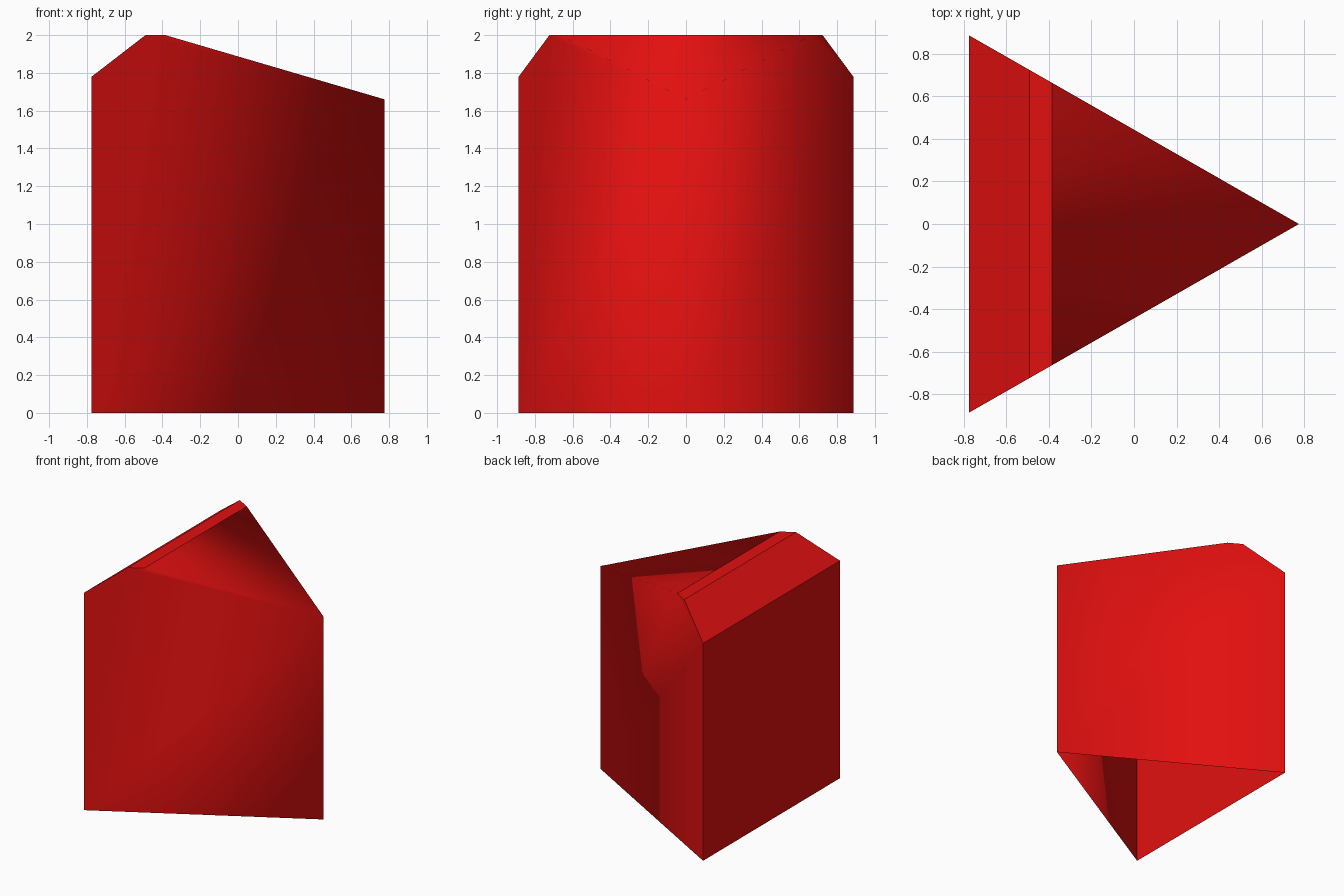
import bpy
import bmesh

cube = bpy.data.objects.get("Cube")
if cube:
    bpy.data.objects.remove(cube, do_unlink=True)

# One red for the whole shell
RED = (0.76, 0.005, 0.005, 1.0)
red = bpy.data.materials.new("red")
red.use_nodes = True
red.diffuse_color = RED
red.node_tree.nodes["Principled BSDF"].inputs["Base Color"].default_value = RED

TIP, HALF = 0.775, 0.886            # tip position and half width of the wide wall


def edge_point(x, z, side):
    """Point on one slanted side of the triangular plan."""
    return (x, side * HALF * (TIP - x) / (2 * TIP), z)


def make_part(name, faces, smooth):
    bm = bmesh.new()
    for points in faces:
        face = bm.faces.new([bm.verts.new(p) for p in points])
        face.smooth = smooth
    bmesh.ops.remove_doubles(bm, verts=bm.verts[:], dist=0.0001)
    mesh = bpy.data.meshes.new(name)
    bm.to_mesh(mesh)
    bm.free()
    mesh.materials.append(red)
    obj = bpy.data.objects.new(name, mesh)
    bpy.context.collection.objects.link(obj)
    return obj


# Outline from the foot of the wide wall, over the crest
wall_outline = [(-TIP, 0), (-TIP, 1.78), (-0.49, 2), (-0.385, 2)]
tip_outline = [(TIP, 1.66), (TIP, 0)]
outline = wall_outline + tip_outline

# Slanted sides and sloping top, shaded smoothly as one skin
front = [edge_point(x, z, -1) for x, z in reversed(outline)]
back = [edge_point(x, z, 1) for x, z in outline]
crest, tip = wall_outline[-1], tip_outline[0]
slope = [edge_point(*crest, -1), edge_point(*tip, 1), edge_point(*crest, 1)]
make_part("slanted_sides_and_slope", [front, back, slope], True)

# Flat wide wall, bevel and crest strip; the underside stays open
strips = []
for a, b in zip(wall_outline, wall_outline[1:]):
    strips.append([edge_point(*a, -1), edge_point(*b, -1),
                   edge_point(*b, 1), edge_point(*a, 1)])
make_part("wide_wall_and_crest", strips, False)
